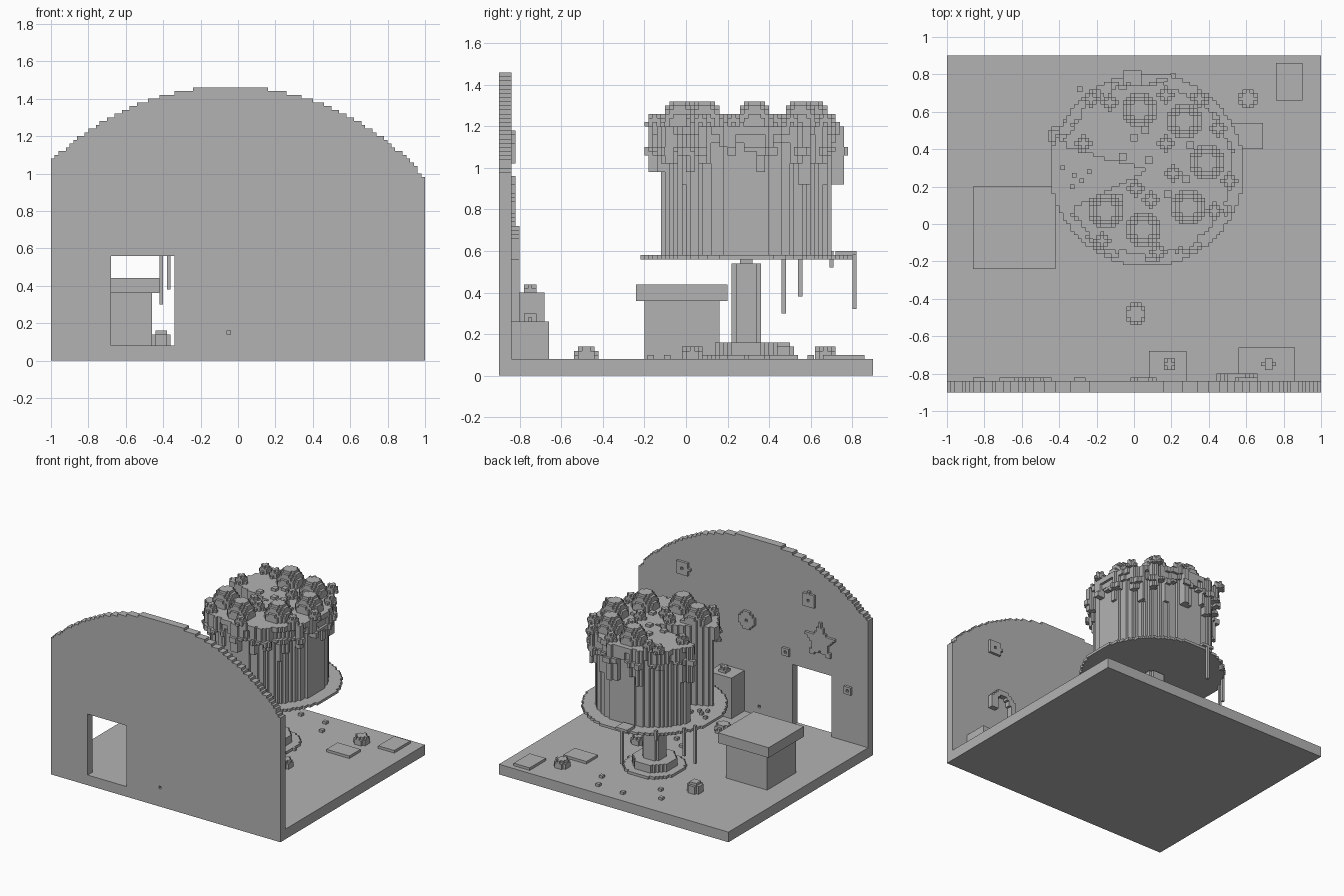
import bpy, bmesh, math, random
from math import hypot, atan2, sin, radians, degrees

random.seed(4)
U = 0.02                    # cell size
CX, CY = 0.07, 0.29         # centre of the cake and its stand

if "Cube" in bpy.data.objects:
    bpy.data.objects.remove(bpy.data.objects["Cube"], do_unlink=True)

mat = bpy.data.materials.new("plain_grey")
mat.use_nodes = True
grey = (0.45, 0.45, 0.45, 1)
mat.diffuse_color = grey
mat.node_tree.nodes["Principled BSDF"].inputs["Base Color"].default_value = grey

AXES = [(axis, sign) for axis in range(3) for sign in (-1, 1)]


def finish(name, bm):
    mesh = bpy.data.meshes.new(name)
    bmesh.ops.recalc_face_normals(bm, faces=bm.faces)
    bm.to_mesh(mesh)
    bm.free()
    mesh.materials.append(mat)
    obj = bpy.data.objects.new(name, mesh)
    bpy.context.collection.objects.link(obj)


def box(name, x0, x1, y0, y1, z0, z1):
    bm = bmesh.new()
    bmesh.ops.create_cube(bm, size=1)
    for v in bm.verts:
        v.co = [lo + (hi - lo) * (c + 0.5)
                for c, lo, hi in zip(v.co, (x0, y0, z0), (x1, y1, z1))]
    finish(name, bm)


def blocks(name, bounds, rule):
    """Stepped solid: every cell in the bounds whose centre passes the rule."""
    lim = [round(b / U) for b in bounds]
    cells = {(i, j, k)
             for i in range(lim[0], lim[1])
             for j in range(lim[2], lim[3])
             for k in range(lim[4], lim[5])
             if rule((i + .5) * U, (j + .5) * U, (k + .5) * U)}
    bm = bmesh.new()
    verts = {}

    def vert(p):
        if p not in verts:
            verts[p] = bm.verts.new([c * U for c in p])
        return verts[p]

    for cell in sorted(cells):
        for axis, sign in AXES:
            near = list(cell)
            near[axis] += sign
            if tuple(near) in cells:
                continue
            quad = []
            for a, b in ((0, 0), (1, 0), (1, 1), (0, 1)):
                p = list(cell)
                p[axis] += sign > 0
                p[(axis + 1) % 3] += a
                p[(axis + 2) % 3] += b
                quad.append(vert(tuple(p)))
            bm.faces.new(quad if sign > 0 else quad[::-1])
    mesh_name = name
    mesh = bpy.data.meshes.new(mesh_name)
    bm.to_mesh(mesh)
    bm.free()
    mesh.materials.append(mat)
    bpy.context.collection.objects.link(bpy.data.objects.new(name, mesh))


def around(x, y, r):
    return (x - r, x + r, y - r, y + r)


def domes(spots, r, h, base):
    def rule(x, y, z):
        lift = ((z - base) / h) ** 2
        return any(((x - a) ** 2 + (y - b) ** 2) / r ** 2 + lift < 1 for a, b in spots)
    return rule


def disc(name, r, z0, z1):
    blocks(name, (*around(CX, CY, r + U), z0, z1),
           lambda x, y, z: hypot(x - CX, y - CY) < r)


# Floor and arched wall with a doorway and a peephole
box("floor", -1, 1, -.9, .9, 0, .08)


def wall_rule(x, y, z):
    door = -.68 < x < -.34 and z < .56
    peephole = -.06 < x < -.04 and .14 < z < .16
    return hypot(x + .04, z - .12) < 1.345 and not door and not peephole


blocks("arched_wall", (-1, 1, -.9, -.84, .08, 1.46), wall_rule)

# Wall ornaments
for n, (wx, wz, r) in enumerate([(.61, 1.07, .06), (.05, .81, .07), (-.49, 1.11, .06),
                                 (-.29, .65, .035), (-.83, .49, .035)]):
    blocks(f"wall_ring_{n}", (wx - .08, wx + .08, -.84, -.82, wz - .08, wz + .08),
           lambda x, y, z: r * .25 < hypot(x - wx, z - wz) < r)


def star_rule(x, y, z):
    dx, dz = x + .59, z - .81
    k = degrees(atan2(dx, dz)) % 72
    k = radians(min(k, 72 - k))
    tip, dip, half = .155, .075, radians(36)
    return hypot(dx, dz) < tip * dip * sin(half) / (tip * sin(k) + dip * sin(half - k))


blocks("wall_star", (-.76, -.42, -.84, -.82, .64, .98), star_rule)


def cane_rule(x, y, z):
    if z > .62:
        return .06 < hypot(x - .55, z - .62) < .105
    return x < .48 or (x > .6 and z > .56)


blocks("wall_cane", (.44, .66, -.84, -.8, .08, .74), cane_rule)

# Boxes against the wall, each with a bow
for n, (x0, x1, y1, top) in enumerate([(.08, .28, -.68, .4), (.56, .86, -.66, .26)]):
    box(f"gift_box_{n}", x0, x1, -.84, y1, .08, top)
    mx, my = (x0 + x1) / 2 + .01, -.75
    blocks(f"gift_bow_{n}", (*around(mx, my, .06), top, top + .04),
           domes([(mx, my)], .035, .045, top))

# Counter
box("counter_body", -.82, -.46, -.2, .16, .08, .36)
box("counter_top", -.86, -.42, -.24, .2, .36, .44)

# Cake stand
disc("stand_foot", .22, .08, .1)
disc("stand_step", .155, .1, .16)
disc("stand_column", .075, .16, .54)
disc("stand_neck", .03, .54, .56)
disc("plate", .515, .56, .58)


# Cake with a slice taken out on the right side
def missing(x, y):
    return 165 < degrees(atan2(y - CY, x - CX)) % 360 < 207


blocks("cake_body", (*around(CX, CY, .45), .58, 1.16),
       lambda x, y, z: hypot(x - CX, y - CY) < .415 and not missing(x, y))

drips = [(random.choice((.435, .455, .475)),
          random.choice((1.12, 1.1, 1.08, 1.06, 1.02, .98, .92))) for _ in range(60)]


def icing_rule(x, y, z):
    if missing(x, y):
        return False
    d = hypot(x - CX, y - CY)
    reach, low = drips[int(degrees(atan2(y - CY, x - CX)) % 360 / 6)]
    if z > 1.16:
        return d < max(reach, .455)
    return .415 <= d < reach + (.02 if 1.06 < z < 1.1 else 0) and z > low


blocks("icing", (*around(CX, CY, .51), .9, 1.2), icing_rule)

# Cream swirls and sprinkles on top
swirls = [(.03, .61), (.27, .55), (.39, .33), (.29, .09), (.05, -.03), (-.15, .07)]
blocks("cream_swirls", (*around(CX, CY, .53), 1.2, 1.32), domes(swirls, .092, .13, 1.2))
pieces = [(-.13, .65), (.17, .69), (.35, .67), (-.23, .67), (.45, .51), (-.27, .43),
          (.17, .43), (.21, .27), (.01, .19), (.09, .13), (-.17, -.09), (.13, -.15),
          (.43, .07), (.51, .23)]
blocks("sprinkles", (*around(CX, CY, .53), 1.2, 1.26), domes(pieces, .042, .06, 1.2))
for n, (x, y) in enumerate([(.28, .24), (.08, .34), (-.06, .36), (0, .46), (-.08, .14),
                            (.18, .16), (.06, .5), (.3, .42)]):
    box(f"sugar_cube_{n}", *around(x, y, .02), 1.2, 1.22)

# Syrup running off the plate
for n, (x, y, low) in enumerate([(-.41, .47, .3), (-.37, .55, .38), (-.01, .81, .32),
                                 (-.23, .7, .52)]):
    box(f"syrup_drip_{n}", *around(x, y, .01), low, .6)
blocks("syrup_puddle", (-.1, .1, .7, .82, .58, .6), domes([(-.01, .77)], .06, .1, .58))

# Crumbs on the plate in the gap
for n, (x, y) in enumerate([(-.32, .26), (-.24, .28), (-.33, .2), (-.28, .23), (-.38, .3)]):
    box(f"plate_crumb_{n}", *around(x, y, .012), .58, .6)

# Floor sweets, mats and crumbs
sweets = [(.01, -.48), (.61, .67), (.39, .03)]
blocks("floor_sweets", (-.1, .7, -.6, .8, .08, .14), domes(sweets, .056, .08, .08))
blocks("floor_splash", (*around(-.41, .47, .1), .08, .16), domes([(-.41, .47)], .056, .1, .08))
box("floor_mat_0", .76, .9, .66, .86, .08, .1)
box("floor_mat_1", .49, .69, .4, .54, .08, .1)
for n, (x, y) in enumerate([(.27, .66), (.21, .79), (-.01, .8), (-.29, .72),
                            (.2, -.17), (.1, -.09), (-.2, .6)]):
    box(f"floor_crumb_{n}", *around(x, y, .015), .08, .1)
